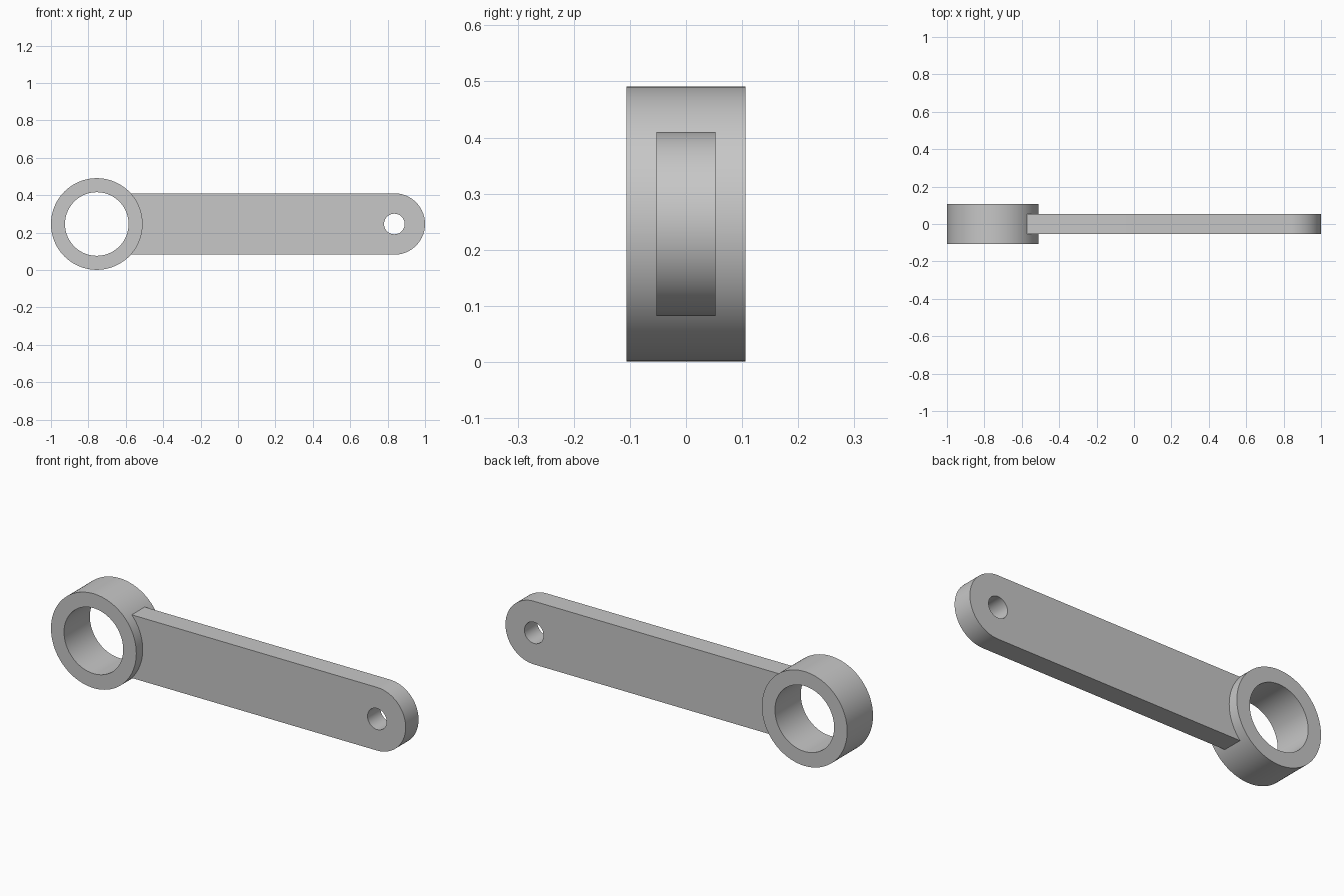
import bpy, bmesh
from math import cos, sin, pi, asin, degrees, radians
from mathutils import Vector

cube = bpy.data.objects.get("Cube")
if cube:
    bpy.data.objects.remove(cube, do_unlink=True)

steel = bpy.data.materials.new("plain_grey")
steel.use_nodes = True
grey = (0.57, 0.57, 0.57, 1)
steel.diffuse_color = grey
steel.node_tree.nodes["Principled BSDF"].inputs["Base Color"].default_value = grey

AXIS_Z = 0.246
RING_X, RING_R, BORE_R, RING_DEPTH = -0.755, 0.245, 0.17, 0.212
TIP_X, ARM_R, PIN_R, ARM_DEPTH = 0.836, 0.164, 0.055, 0.106


def arc(x, radius, start, end, steps):
    """Points along an arc in the xz plane, both ends included."""
    angles = [start + (end - start) * i / steps for i in range(steps + 1)]
    return [(x + radius * cos(a), AXIS_Z + radius * sin(a)) for a in angles]


def circle(x, radius, steps=96):
    return arc(x, radius, 0, 2 * pi, steps)[:-1]


def plate(name, outlines, depth):
    """Fill an outline with holes and extrude it along y."""
    bm = bmesh.new()
    edges = []
    for outline in outlines:
        verts = [bm.verts.new((x, -depth / 2, z)) for x, z in outline]
        edges += [bm.edges.new((v, verts[i - 1])) for i, v in enumerate(verts)]
    bmesh.ops.triangle_fill(bm, edges=edges, use_beauty=True)
    result = bmesh.ops.extrude_face_region(bm, geom=bm.faces[:], use_keep_orig=True)
    moved = [g for g in result["geom"] if isinstance(g, bmesh.types.BMVert)]
    bmesh.ops.translate(bm, verts=moved, vec=Vector((0, depth, 0)))
    bmesh.ops.recalc_face_normals(bm, faces=bm.faces[:])
    mesh = bpy.data.meshes.new(name)
    bm.to_mesh(mesh)
    bm.free()
    mesh.materials.append(steel)
    obj = bpy.data.objects.new(name, mesh)
    bpy.context.collection.objects.link(obj)
    bpy.ops.object.select_all(action="DESELECT")
    obj.select_set(True)
    bpy.context.view_layer.objects.active = obj
    bpy.ops.object.shade_smooth_by_angle(angle=radians(30))
    return obj


# Thick ring with a wide bore
plate("ring", [circle(RING_X, RING_R), circle(RING_X, BORE_R)], RING_DEPTH)

# Flat arm: rounded tip with a pin hole, hollowed end seated into the ring
seat_r = RING_R - 0.004
half = asin(ARM_R / seat_r)
outline = arc(TIP_X, ARM_R, -pi / 2, pi / 2, 48) + arc(RING_X, seat_r, half, -half, 24)
plate("arm", [outline, circle(TIP_X, PIN_R, 64)], ARM_DEPTH)
